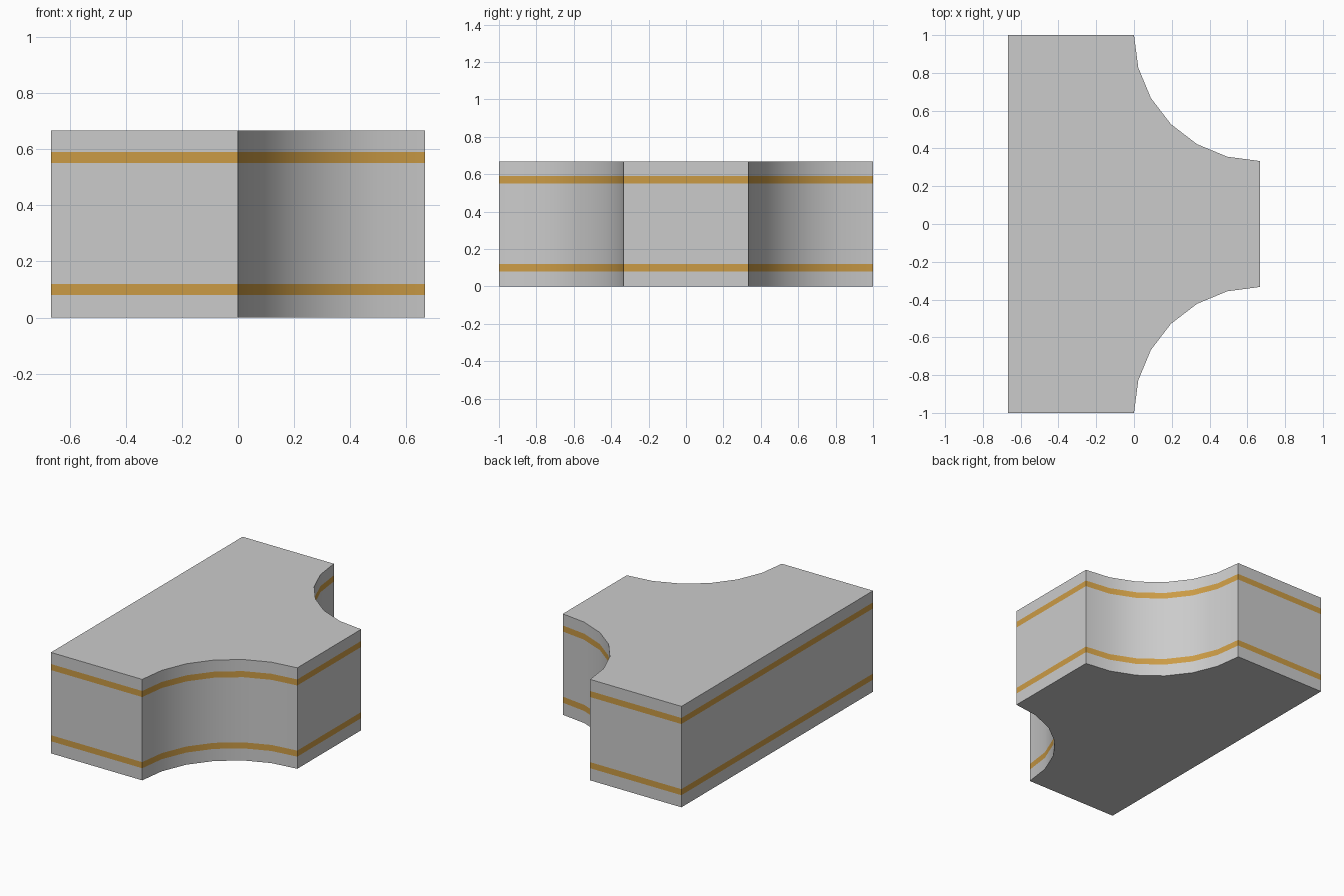
import bpy
import bmesh
from math import sin, cos, radians

if "Cube" in bpy.data.objects:
    bpy.data.objects.remove(bpy.data.objects["Cube"])

T = 2 / 3            # half length in x, notch radius and height
SEGMENTS = 6         # flat steps per quarter-round notch
STRIPES = [(0.08, 0.12), (0.55, 0.59)]

# Plan outline, counter-clockwise: straight back, two concave quarter-round corners
notch = [(T - T * cos(radians(90 * i / SEGMENTS)),
          1 - T * sin(radians(90 * i / SEGMENTS))) for i in range(SEGMENTS + 1)]
outline = [(-T, 1), (-T, -1)] + [(x, -y) for x, y in notch] + notch[::-1]


def build(name, bands, capped=False, color=None):
    """Make wall bands (z0, z1) around the outline, with optional end caps."""
    bm = bmesh.new()
    rings = {}
    for z in sorted({z for band in bands for z in band}):
        rings[z] = [bm.verts.new((x, y, z)) for x, y in outline]
    n = len(outline)
    for z0, z1 in bands:
        a, b = rings[z0], rings[z1]
        for i in range(n):
            j = (i + 1) % n
            bm.faces.new((a[i], a[j], b[j], b[i]))
    if capped:
        bm.faces.new(rings[min(rings)][::-1])
        bm.faces.new(rings[max(rings)])
    mesh = bpy.data.meshes.new(name)
    bm.to_mesh(mesh)
    bm.free()
    obj = bpy.data.objects.new(name, mesh)
    bpy.context.collection.objects.link(obj)
    if color:
        mat = bpy.data.materials.new(name + "_color")
        mat.diffuse_color = color
        mat.use_nodes = True
        mat.node_tree.nodes["Principled BSDF"].inputs["Base Color"].default_value = mat.diffuse_color
        mesh.materials.append(mat)
    bpy.ops.object.select_all(action='DESELECT')
    obj.select_set(True)
    bpy.context.view_layer.objects.active = obj
    bpy.ops.object.shade_smooth_by_angle(angle=radians(30))
    return obj


# Grey block: the wall bands between the stripes, plus top and bottom
levels = [0] + [z for s in STRIPES for z in s] + [T]
build("block", list(zip(levels[::2], levels[1::2])), capped=True)

# Flush gold stripes filling the gaps in the walls
for label, stripe in zip(("lower_stripe", "upper_stripe"), STRIPES):
    build(label, [stripe], color=(0.6, 0.33, 0.06, 1))
